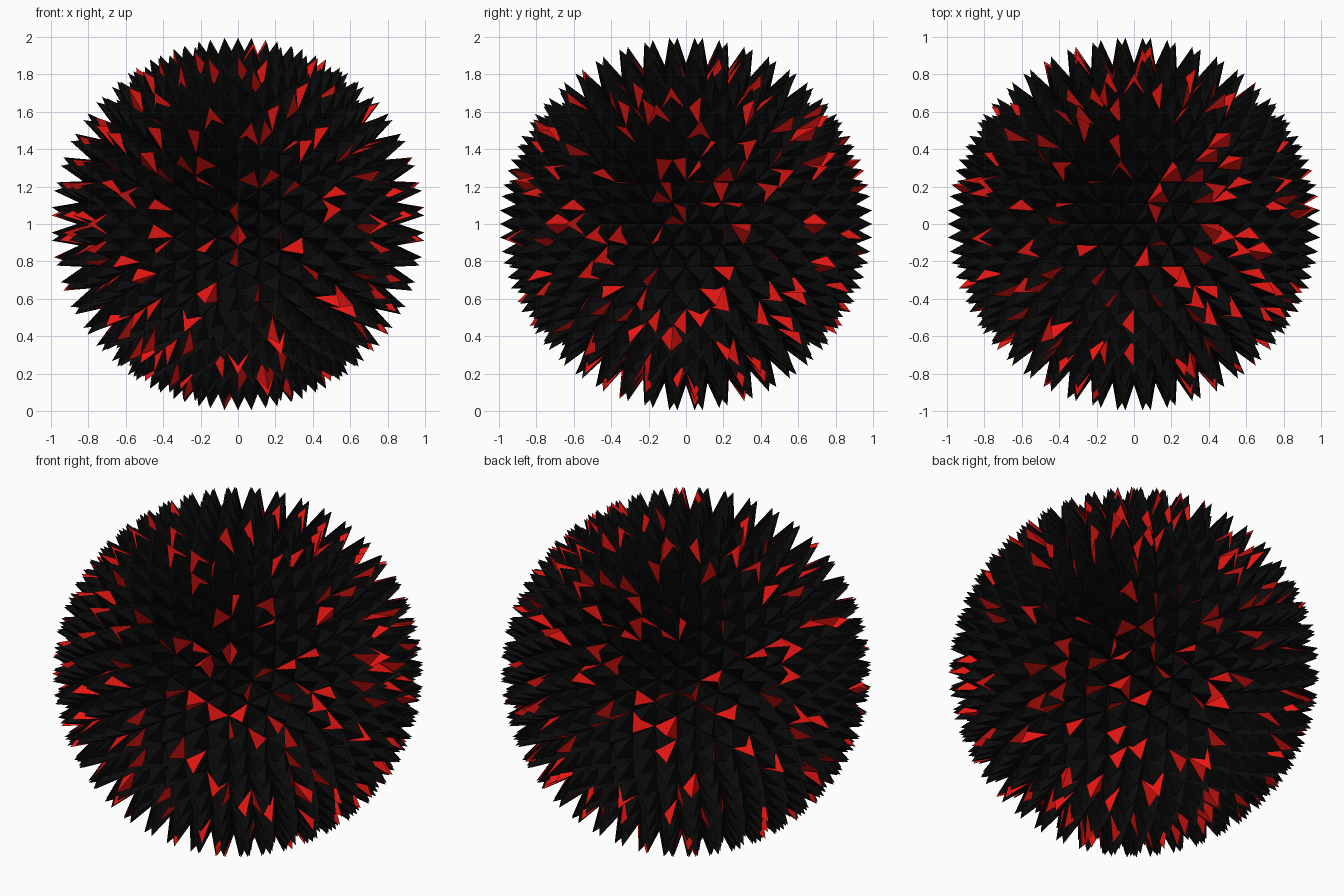
import bpy, bmesh, math, random
from mathutils import Vector

if "Cube" in bpy.data.objects:
    bpy.data.objects.remove(bpy.data.objects["Cube"])

random.seed(7)
BASE, TIP = 0.86, 1.0
CENTRE = Vector((0, 0, 1))
G = (1 + math.sqrt(5)) / 2


def material(name, colour):
    m = bpy.data.materials.new(name)
    m.diffuse_color = colour
    m.use_nodes = True
    m.node_tree.nodes["Principled BSDF"].inputs["Base Color"].default_value = m.diffuse_color
    return m


bm = bmesh.new()

# icosahedron standing on an edge: three golden rectangles
for a in (1, -1):
    for b in (G, -G):
        for co in ((a, 0, b), (b, a, 0), (0, b, a)):
            bm.verts.new(co)
bmesh.ops.convex_hull(bm, input=bm.verts[:])

# geodesic refinement to a ball
for _ in range(3):
    bmesh.ops.subdivide_edges(bm, edges=bm.edges[:], cuts=1, use_grid_fill=True)
    for v in bm.verts:
        v.co = v.co.normalized() * BASE

# pull every cell out into a spike
spikes = bmesh.ops.poke(bm, faces=bm.faces[:])
for v in spikes["verts"]:
    v.co = v.co.normalized() * TIP

# scatter red facets among the black ones
for f in bm.faces:
    f.material_index = 1 if random.random() < 0.12 else 0
    f.smooth = False

bmesh.ops.recalc_face_normals(bm, faces=bm.faces[:])
bmesh.ops.translate(bm, verts=bm.verts[:], vec=CENTRE)

mesh = bpy.data.meshes.new("spiky_ball")
bm.to_mesh(mesh)
bm.free()
mesh.materials.append(material("black", (0.003, 0.003, 0.003, 1)))
mesh.materials.append(material("red", (0.8, 0.008, 0.006, 1)))
ball = bpy.data.objects.new("spiky_ball", mesh)
bpy.context.collection.objects.link(ball)
